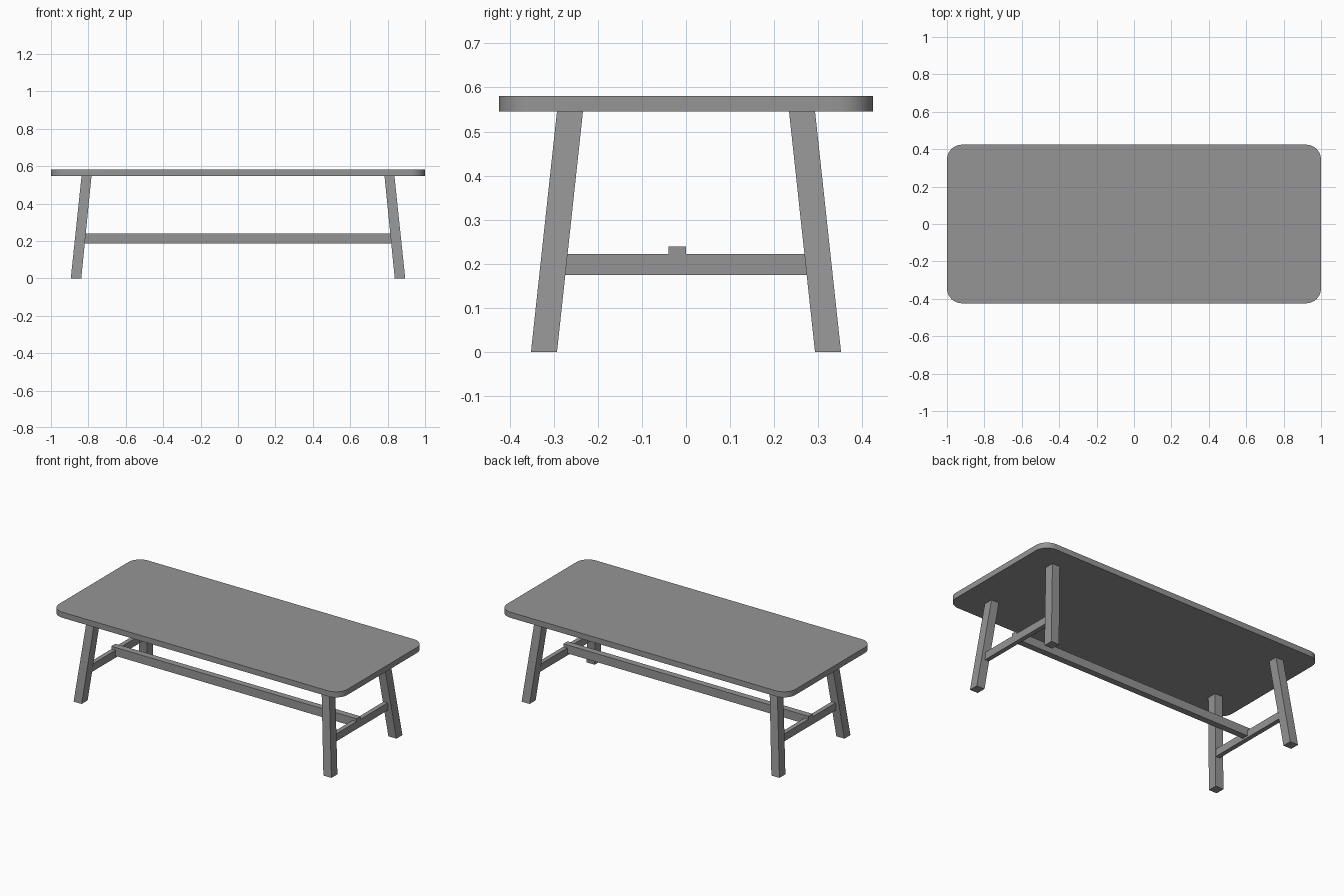
import bpy, bmesh, math

if "Cube" in bpy.data.objects:
    bpy.data.objects.remove(bpy.data.objects["Cube"])

# Dark grey for the whole table
grey = bpy.data.materials.new("dark_grey")
grey.diffuse_color = (0.3, 0.3, 0.3, 1)
grey.use_nodes = True
grey.node_tree.nodes["Principled BSDF"].inputs["Base Color"].default_value = grey.diffuse_color


def loft(name, lower, upper):
    """Solid between two matching closed outlines."""
    bm = bmesh.new()
    a = [bm.verts.new(p) for p in lower]
    b = [bm.verts.new(p) for p in upper]
    n = len(a)
    bm.faces.new(a[::-1])
    bm.faces.new(b)
    for i in range(n):
        j = (i + 1) % n
        bm.faces.new((a[i], a[j], b[j], b[i]))
    bmesh.ops.recalc_face_normals(bm, faces=bm.faces)
    mesh = bpy.data.meshes.new(name)
    bm.to_mesh(mesh)
    bm.free()
    mesh.materials.append(grey)
    obj = bpy.data.objects.new(name, mesh)
    bpy.context.collection.objects.link(obj)
    return obj


def rect(cx, cy, z, w, d):
    return [(cx + sx * w / 2, cy + sy * d / 2, z)
            for sx, sy in ((-1, -1), (1, -1), (1, 1), (-1, 1))]


def rounded_rect(hx, hy, r, z, steps=12):
    pts = []
    for k, (sx, sy) in enumerate(((1, 1), (-1, 1), (-1, -1), (1, -1))):
        for i in range(steps + 1):
            t = math.pi / 2 * (k + i / steps)
            pts.append((sx * (hx - r) + r * math.cos(t),
                        sy * (hy - r) + r * math.sin(t), z))
    return pts


# Table top with rounded corners
top = loft("table_top", rounded_rect(1.0, 0.424, 0.08, 0.546),
           rounded_rect(1.0, 0.424, 0.08, 0.581))
bpy.context.view_layer.objects.active = top
top.select_set(True)
bpy.ops.object.shade_smooth_by_angle(angle=math.radians(30))

for sx, side in ((-1, "left"), (1, "right")):
    # Splayed legs, cut level at floor and top
    for sy, end in ((-1, "front"), (1, "back")):
        loft(f"{end}_{side}_leg",
             rect(sx * 0.866, sy * 0.322, 0, 0.056, 0.059),
             rect(sx * 0.810, sy * 0.263, 0.546, 0.053, 0.059))
    # Short stretcher between each pair of legs
    loft(f"{side}_stretcher",
         rect(sx * 0.836, 0, 0.175, 0.028, 0.57),
         rect(sx * 0.836, 0, 0.222, 0.028, 0.57))

# Long stretcher, lapped over the short ones and flush with their outer faces
loft("long_stretcher", rect(0, -0.02, 0.187, 1.70, 0.04),
     rect(0, -0.02, 0.24, 1.70, 0.04))
